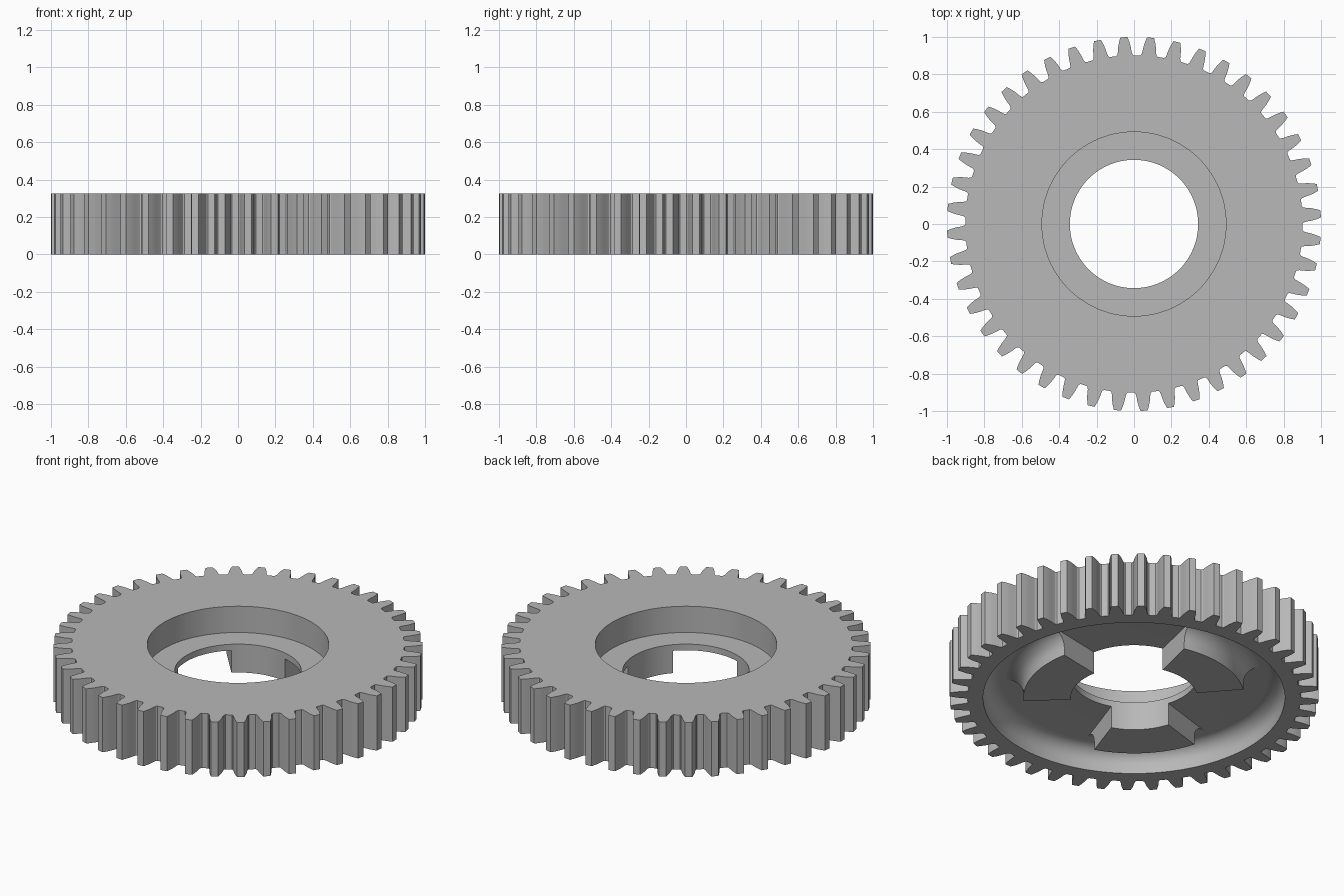
import bpy, bmesh, math

if "Cube" in bpy.data.objects:
    bpy.data.objects.remove(bpy.data.objects["Cube"], do_unlink=True)

# Main sizes
HEIGHT, STEP, FLOOR = 0.327, 0.17, 0.133
BORE, RECESS = 0.343, 0.492
HUB, RIM, FILLET = 0.60, 0.818, 0.09
TEETH, PHASE = 44, math.radians(3.1)
SLOT_ANGLE, HUB_SPAN = 44, 54

# Half a tooth, from tip to root: (angle, radius)
HALF_TOOTH = [(0.019, 1.0), (0.028, 0.975), (0.035, 0.95),
              (0.0405, 0.92), (0.045, 0.907), (0.052, 0.902)]

steel = bpy.data.materials.new("grey_steel")
steel.use_nodes = True
grey = (0.48, 0.48, 0.48, 1)
steel.diffuse_color = grey
steel.node_tree.nodes["Principled BSDF"].inputs["Base Color"].default_value = grey


def arc(cx, cz, radius, start, end, steps=8):
    """Points of a rounded corner in the (r, z) plane."""
    angles = [math.radians(start + (end - start) * i / steps) for i in range(steps + 1)]
    return [(cx + radius * math.cos(a), cz + radius * math.sin(a)) for a in angles]


def sweep(name, columns, closed):
    """Skin a closed (r, z) profile around z; columns are (angle, profile)."""
    bm = bmesh.new()
    rings = [[bm.verts.new((r * math.cos(a), r * math.sin(a), z)) for r, z in prof]
             for a, prof in columns]
    pairs = list(zip(rings, rings[1:]))
    if closed:
        pairs.append((rings[-1], rings[0]))
    else:
        bm.faces.new(rings[0])
        bm.faces.new(rings[-1])
    for one, two in pairs:
        for i in range(len(one)):
            j = (i + 1) % len(one)
            bm.faces.new((one[i], one[j], two[j], two[i]))
    bmesh.ops.recalc_face_normals(bm, faces=bm.faces)
    mesh = bpy.data.meshes.new(name)
    bm.to_mesh(mesh)
    bm.free()
    mesh.materials.append(steel)
    obj = bpy.data.objects.new(name, mesh)
    bpy.context.collection.objects.link(obj)
    bpy.ops.object.select_all(action="DESELECT")
    obj.select_set(True)
    bpy.context.view_layer.objects.active = obj
    bpy.ops.object.shade_smooth_by_angle(angle=math.radians(25))
    return obj


# Toothed wheel with recessed top, bore and rounded underside groove
inner = [(RECESS, HEIGHT), (RECESS, STEP), (BORE, STEP), (BORE, FLOOR)]
inner += arc(RIM - FILLET, FLOOR - FILLET, FILLET, 90, 0) + [(RIM, 0)]
tooth = [(-a, r) for a, r in reversed(HALF_TOOTH)] + HALF_TOOTH
columns = []
for k in range(TEETH):
    for offset, radius in tooth:
        angle = PHASE + k * math.tau / TEETH + offset
        columns.append((angle, [(radius, 0), (radius, HEIGHT)] + inner))
sweep("gear_wheel", columns, True)

# Three hub blocks beneath the web, with open slots between them
block = [(BORE, FLOOR), (BORE, 0), (HUB, 0)]
block += arc(HUB + FILLET, FLOOR - FILLET, FILLET, 180, 90)
for n in range(3):
    middle = SLOT_ANGLE + 60 + n * 120
    angles = [math.radians(middle + HUB_SPAN * (i / 24 - 0.5)) for i in range(25)]
    sweep(f"hub_block_{n + 1}", [(a, block) for a in angles], False)
